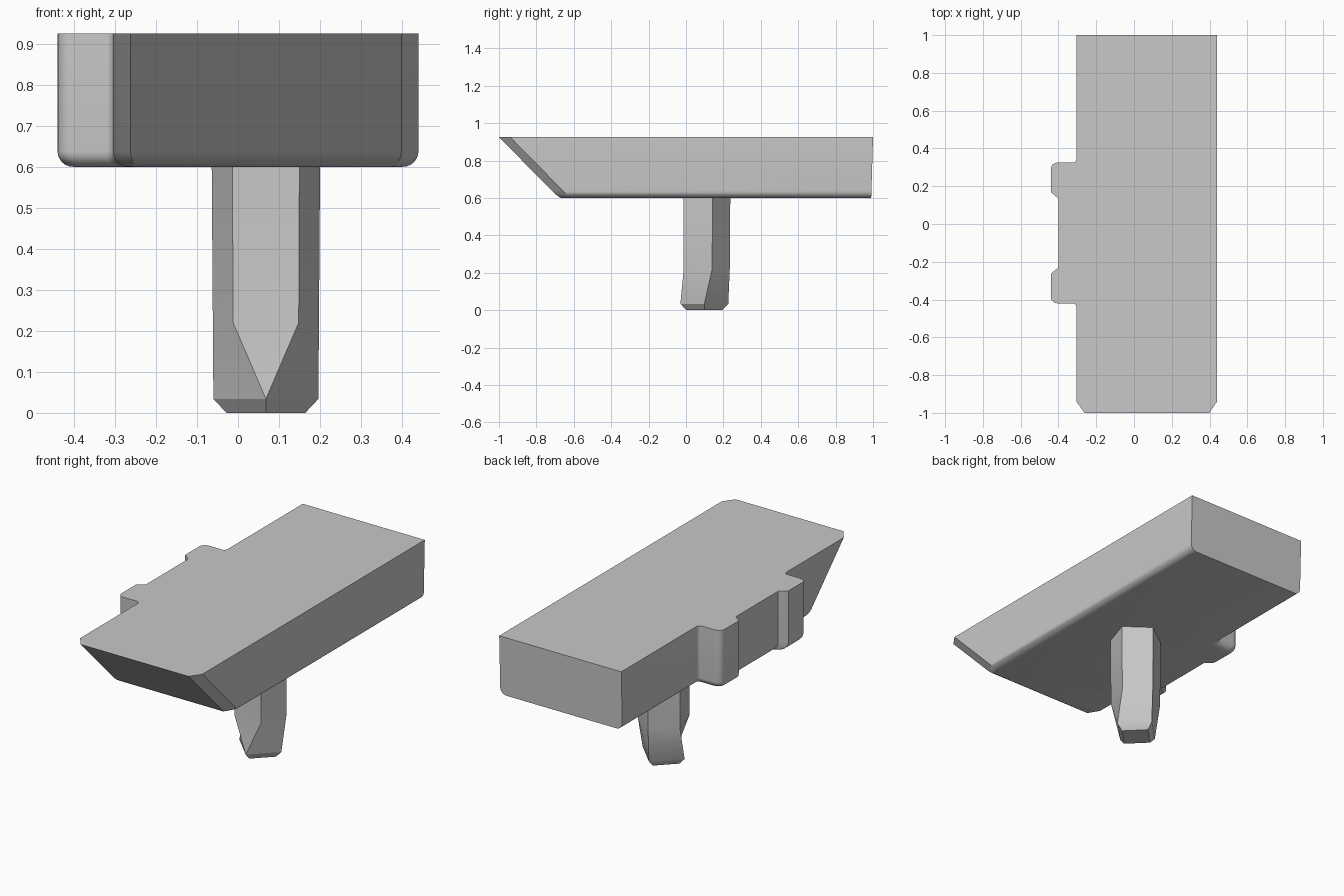
import bpy, bmesh, math

cube = bpy.data.objects.get("Cube")
if cube:
    bpy.data.objects.remove(cube, do_unlink=True)

grey = bpy.data.materials.new("light_grey")
grey.use_nodes = True
colour = (0.58, 0.58, 0.58, 1)
grey.diffuse_color = colour
grey.node_tree.nodes["Principled BSDF"].inputs["Base Color"].default_value = colour


def loft(name, rings):
    """Skin a stack of equally sized rings and cap both ends."""
    bm = bmesh.new()
    loops = [[bm.verts.new(p) for p in ring] for ring in rings]
    for a, b in zip(loops, loops[1:]):
        n = len(a)
        for i in range(n):
            j = (i + 1) % n
            bm.faces.new((a[i], a[j], b[j], b[i]))
    bm.faces.new(loops[0])
    bm.faces.new(loops[-1])
    bmesh.ops.remove_doubles(bm, verts=bm.verts, dist=1e-5)
    bmesh.ops.recalc_face_normals(bm, faces=bm.faces)
    mesh = bpy.data.meshes.new(name)
    bm.to_mesh(mesh)
    bm.free()
    mesh.materials.append(grey)
    ob = bpy.data.objects.new(name, mesh)
    bpy.context.collection.objects.link(ob)
    bpy.ops.object.select_all(action='DESELECT')
    ob.select_set(True)
    bpy.context.view_layer.objects.active = ob
    bpy.ops.object.shade_smooth_by_angle(angle=math.radians(30))
    return ob


def arc(cx, cy, r, start, end, steps=5):
    """Points on a circular arc, angles in degrees."""
    pts = []
    for k in range(steps + 1):
        a = math.radians(start + (end - start) * k / steps)
        pts.append((cx + r * math.cos(a), cy + r * math.sin(a)))
    return pts


# Side lug outline, back to front, with a shallow notch in its middle
MID = -0.0475
lug = (arc(-0.325, 0.345, 0.02, 0, -90)
       + arc(-0.405, 0.29, 0.035, 90, 180)
       + [(-0.44, 0.168), (-0.40, 0.135), (-0.40, -0.23), (-0.44, -0.263)]
       + arc(-0.405, -0.385, 0.035, 180, 270)
       + arc(-0.325, -0.44, 0.02, 90, 0))

TOP, BOTTOM, ROUND = 0.925, 0.60, 0.038


def body_ring(z, inset):
    """Plan outline at one height: sloped front, clipped front corners, lug."""
    front = -1 + (TOP - z) * 0.985 + inset * 0.35
    back = 1 - (TOP - z) * 0.03
    left, right = 0.44 - inset, -0.305 + inset
    shrink = 1 - inset / 0.375
    pts = [(right, back)]
    pts += [(x + inset, MID + (y - MID) * shrink) for x, y in lug]
    pts += [(right, front + 0.06), (-0.262 + inset * 0.6, front),
            (0.398 - inset * 0.6, front), (left, front + 0.06), (left, back)]
    return [(x, y, z) for x, y in pts]


# Body with rounded lower side edges
rings = [body_ring(TOP, 0)]
for k in range(7):
    a = math.radians(15 * k)
    rings.append(body_ring(BOTTOM + ROUND * (1 - math.sin(a)),
                           ROUND * (1 - math.cos(a))))
loft("body", rings)

# Peg: pentagonal shaft turning into a four-sided tip with a chamfered end
CX, CY = 0.068, 0.098


def peg_ring(z, r, angles):
    return [(CX + r * math.cos(math.radians(a)),
             CY + r * math.sin(math.radians(a)), z) for a in angles]


pentagon = [90, 162, 234, 306, 18]
diamond = [90, 180, 270, 270, 0]
loft("peg", [peg_ring(0.62, 0.139, pentagon), peg_ring(0.22, 0.136, pentagon),
             peg_ring(0.034, 0.128, diamond), peg_ring(0.0, 0.096, diamond)])
